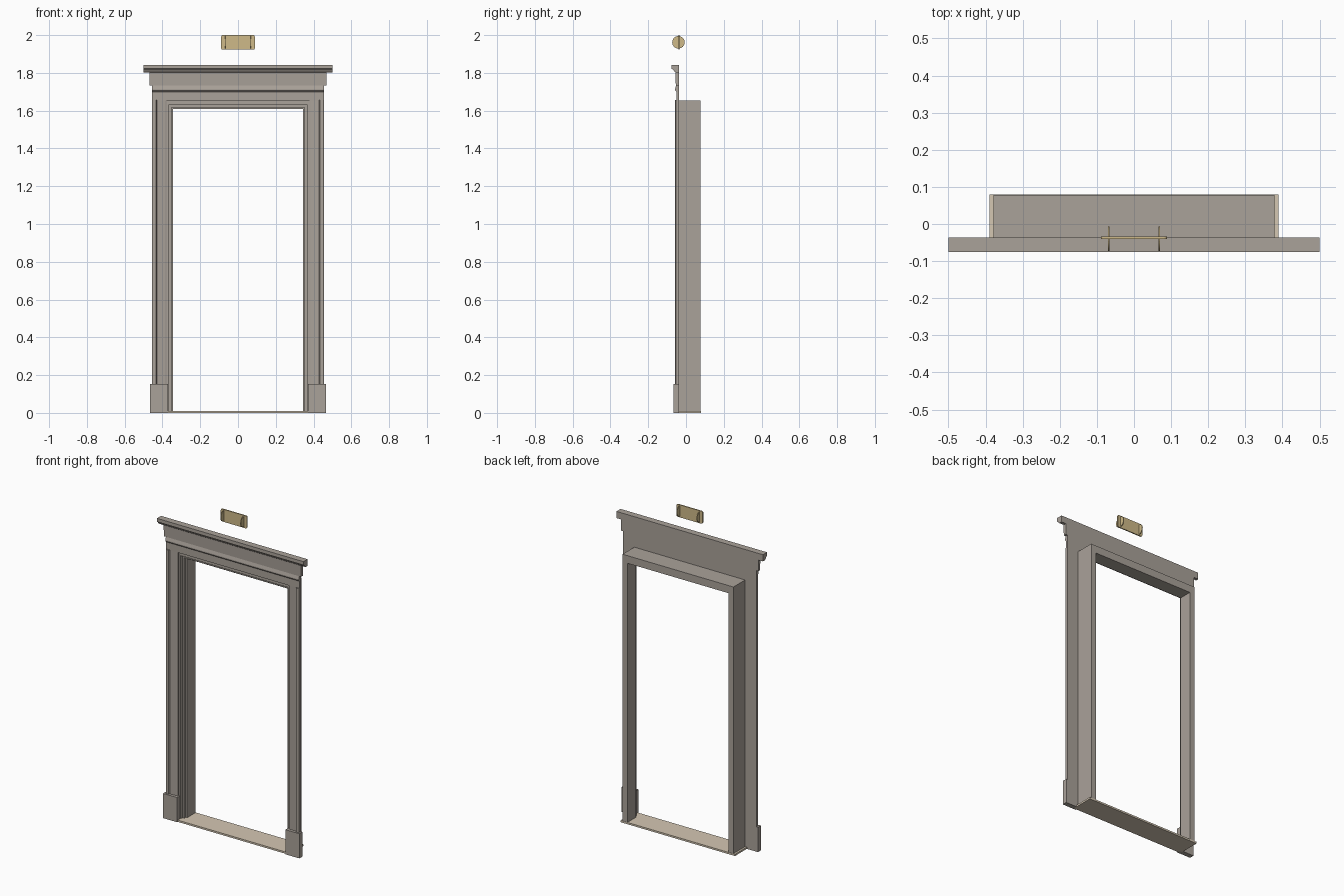
import bpy, bmesh
from math import pi
from mathutils import Matrix

cube = bpy.data.objects.get("Cube")
if cube:
    bpy.data.objects.remove(cube)


def material(name, rgb):
    m = bpy.data.materials.new(name)
    m.use_nodes = True
    m.diffuse_color = (*rgb, 1)
    m.node_tree.nodes["Principled BSDF"].inputs["Base Color"].default_value = (*rgb, 1)
    return m


STONE = material("warm grey paint", (0.40, 0.36, 0.32))
TAN = material("pale tan sill", (0.66, 0.57, 0.45))
BRASS = material("soft brass", (0.62, 0.49, 0.25))


def finish(name, bm, mat):
    bmesh.ops.recalc_face_normals(bm, faces=bm.faces)
    mesh = bpy.data.meshes.new(name)
    bm.to_mesh(mesh)
    bm.free()
    mesh.materials.append(mat)
    ob = bpy.data.objects.new(name, mesh)
    bpy.context.collection.objects.link(ob)
    return ob


def loft(name, rings, mat, capped=True):
    """Join equal rings of points with quads and close the two ends."""
    bm = bmesh.new()
    rows = [[bm.verts.new(p) for p in ring] for ring in rings]
    n = len(rows[0])
    for a, b in zip(rows, rows[1:]):
        for i in range(n):
            j = (i + 1) % n
            bm.faces.new((a[i], a[j], b[j], b[i]))
    if capped:
        bm.faces.new(rows[0])
        bm.faces.new(rows[-1])
    return finish(name, bm, mat)


def box(name, x, y, z, mat):
    return loft(name, [[(x[0], y[0], h), (x[1], y[0], h),
                        (x[1], y[1], h), (x[0], y[1], h)] for h in z], mat)


def along_x(name, half, profile, mat):
    return loft(name, [[(x, y, z) for y, z in profile] for x in (-half, half)], mat)


BACK = -0.036

# Casing posts and plinth blocks, mirrored
casing = [(0.455, BACK), (0.455, -0.054), (0.45, -0.057), (0.434, -0.057),
          (0.43, -0.05), (0.385, -0.047), (0.378, -0.044), (0.378, BACK)]
for side, s in (("left", 1), ("right", -1)):
    loft(side + "_casing_post",
         [[(s * x, y, z) for x, y in casing] for z in (0.01, 1.657)], STONE)
    box(side + "_plinth_block", (s * 0.37, s * 0.465), (-0.066, BACK), (0, 0.152), STONE)

# Stepped jamb swept up, across and down: half width, height, depth
steps = [(0.378, 1.655, BACK), (0.366, 1.633, BACK), (0.366, 1.633, -0.02),
         (0.353, 1.618, -0.02), (0.353, 1.618, -0.005), (0.344, 1.608, -0.005),
         (0.344, 1.608, 0.078), (0.378, 1.655, 0.078)]
loft("door_jamb", [[(s * w, y, h if up else 0.01) for w, h, y in steps]
                   for s, up in ((1, 0), (1, 1), (-1, 1), (-1, 0))], STONE)

# Threshold
box("threshold", (-0.39, 0.39), (-0.06, 0.08), (0, 0.011), TAN)

# Entablature
along_x("architrave", 0.455,
        [(BACK, 1.655), (-0.05, 1.655), (-0.05, 1.7), (-0.058, 1.708),
         (-0.058, 1.715), (-0.052, 1.735), (BACK, 1.735)], STONE)
along_x("frieze", 0.468,
        [(BACK, 1.733), (-0.054, 1.733), (-0.056, 1.805), (BACK, 1.805)], STONE)
along_x("cornice", 0.5,
        [(BACK, 1.802), (-0.055, 1.802), (-0.061, 1.807), (-0.067, 1.816),
         (-0.076, 1.822), (-0.076, 1.843), (BACK, 1.843)], STONE)

# Floating brass plate with softened corners
plate = box("brass_plate", (-0.089, 0.089), (-0.041, -0.034), (1.923, 2.0), BRASS)
bm = bmesh.new()
bm.from_mesh(plate.data)
corners = [e for e in bm.edges if abs(e.verts[0].co.y - e.verts[1].co.y) > 0.005]
bmesh.ops.bevel(bm, geom=corners, offset=0.008, segments=3, profile=0.5, affect='EDGES')
bm.to_mesh(plate.data)
bm.free()

# Thin round discs crossing the plate
for side, s in (("left", 1), ("right", -1)):
    bm = bmesh.new()
    bmesh.ops.create_cone(bm, cap_ends=True, segments=32, radius1=0.033, radius2=0.033,
                          depth=0.004, matrix=Matrix.Translation((s * 0.068, -0.04, 1.962))
                          @ Matrix.Rotation(pi / 2, 4, 'Y'))
    finish(side + "_brass_disc", bm, BRASS)
